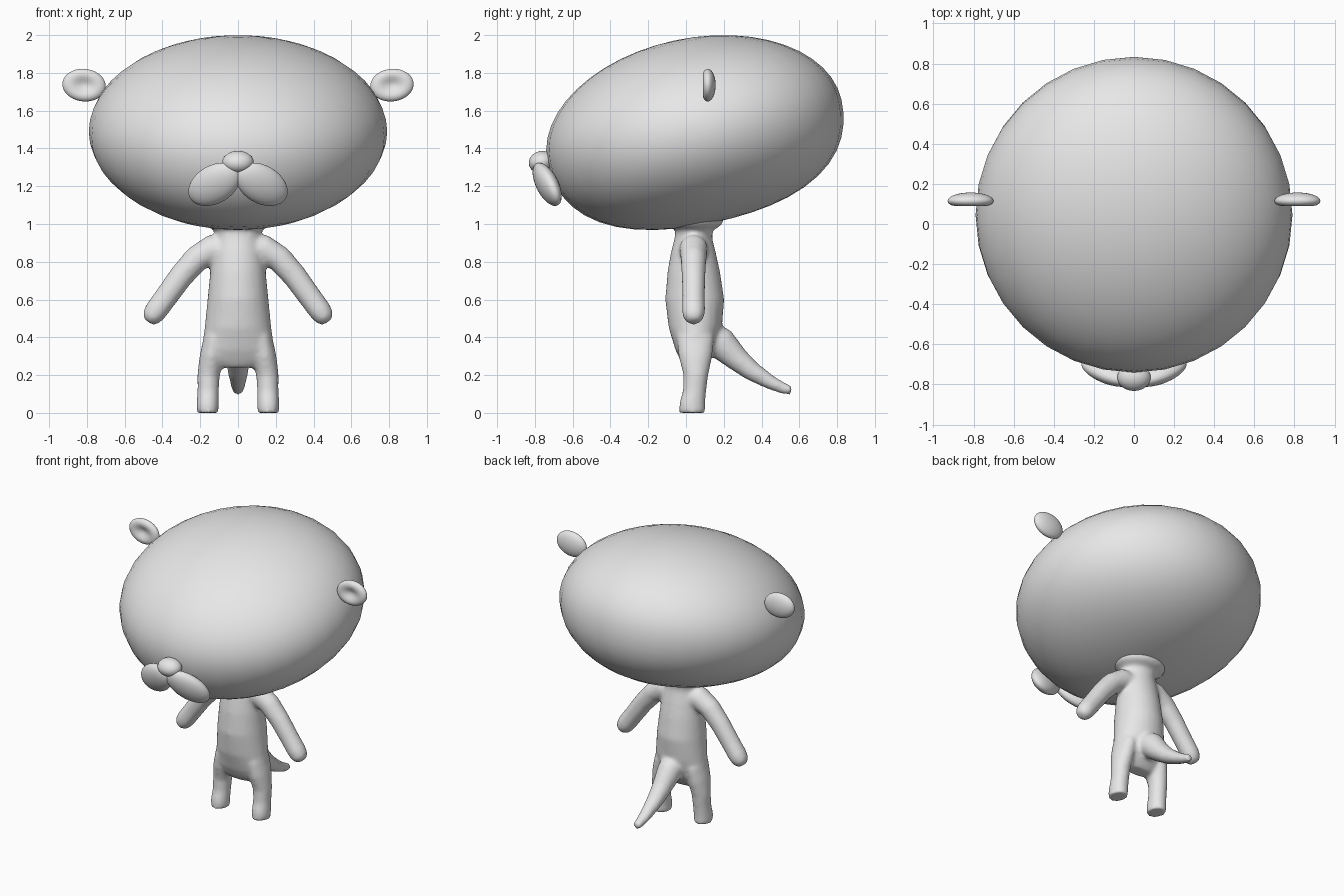
import bpy, bmesh, math
from mathutils import Vector, Matrix, Euler

if "Cube" in bpy.data.objects:
    bpy.data.objects.remove(bpy.data.objects["Cube"])

grey = bpy.data.materials.new("plain_grey")
grey.diffuse_color = (0.8, 0.8, 0.8, 1)
grey.use_nodes = True
grey.node_tree.nodes["Principled BSDF"].inputs["Base Color"].default_value = grey.diffuse_color


def finish(bm, name):
    bmesh.ops.recalc_face_normals(bm, faces=bm.faces)
    for f in bm.faces:
        f.smooth = True
    mesh = bpy.data.meshes.new(name)
    bm.to_mesh(mesh)
    bm.free()
    mesh.materials.append(grey)
    ob = bpy.data.objects.new(name, mesh)
    bpy.context.collection.objects.link(ob)
    return ob


def blob(name, centre, size, rot=(0, 0, 0), shape=None, seg=32, rings=20):
    """Ellipsoid; shape() may deform the unit sphere first."""
    bm = bmesh.new()
    bmesh.ops.create_uvsphere(bm, u_segments=seg, v_segments=rings, radius=1)
    if shape:
        for v in bm.verts:
            v.co = shape(v.co.copy())
    r = Euler([math.radians(a) for a in rot], 'XYZ').to_matrix().to_4x4()
    # sideways dip first, then lean, then turn
    ry, rx, rz = (Matrix.Rotation(math.radians(rot[i]), 4, 'YXZ'[k])
                  for k, i in enumerate((1, 0, 2)))
    m = Matrix.Translation(centre) @ rz @ rx @ ry @ Matrix.Diagonal((*size, 1))
    bmesh.ops.transform(bm, matrix=m, verts=bm.verts)
    return finish(bm, name)


def loft(bm, pts, fixed, seg=24):
    """Capped tube; pts = (x, y, z, radius across, radius along fixed axis)."""
    fixed = Vector(fixed)
    p = [Vector(q[:3]) for q in pts]
    rings = []
    for i, q in enumerate(pts):
        t = p[min(i + 1, len(p) - 1)] - p[max(i - 1, 0)]
        u = t.cross(fixed).normalized()
        rings.append([bm.verts.new(p[i] + u * q[3] * math.cos(a) + fixed * q[4] * math.sin(a))
                      for a in (2 * math.pi * k / seg for k in range(seg))])
    for a, b in zip(rings, rings[1:]):
        for k in range(seg):
            bm.faces.new((a[k], a[(k + 1) % seg], b[(k + 1) % seg], b[k]))
    bm.faces.new(rings[0])
    bm.faces.new(rings[-1])


# Body: torso, legs, arms and tail fused into one smooth skin
bm = bmesh.new()
torso = [(.24, .11, -.005, .09), (.28, .18, -.03, .12), (.33, .195, -.055, .15),
         (.45, .177, -.092, .19), (.6, .162, -.11, .203), (.75, .147, -.098, .18),
         (.85, .135, -.08, .158), (.92, .12, -.062, .14), (.965, .125, -.055, .14),
         (.995, .175, -.10, .19), (1.06, .2, -.12, .21)]
loft(bm, [(0, (a + b) / 2, z, w, (b - a) / 2) for z, w, a, b in torso], (0, 1, 0))
for s in (-1, 1):
    loft(bm, [(s * .16, .033, 0, .058, .07), (s * .16, .033, .05, .058, .069),
              (s * .158, .046, .12, .057, .062), (s * .156, .052, .2, .060, .066),
              (s * .14, .05, .3, .063, .09), (s * .12, .05, .4, .06, .1)], (0, 1, 0))
    loft(bm, [(s * .04, .04, .86, .08, .08), (s * .14, .04, .865, .078, .075),
              (s * .22, .04, .815, .07, .068), (s * .30, .04, .725, .065, .063),
              (s * .38, .04, .615, .062, .06), (s * .435, .04, .54, .061, .062),
              (s * .46, .04, .505, .053, .054), (s * .476, .04, .482, .03, .03)], (0, 1, 0))
loft(bm, [(0, .08, .42, .09, .09), (0, .19, .365, .085, .08), (0, .27, .285, .065, .065),
          (0, .35, .22, .052, .055), (0, .45, .16, .038, .042), (0, .52, .128, .03, .033),
          (0, .56, .118, .024, .026)], (1, 0, 0))
body = finish(bm, "body")
rem = body.modifiers.new("fuse", 'REMESH')
rem.mode = 'VOXEL'
rem.voxel_size = 0.012
rem.use_smooth_shade = True
smooth = body.modifiers.new("soften", 'SMOOTH')
smooth.factor = 0.5
smooth.iterations = 10


# Head: large tilted ellipsoid, fuller along its lower edge
def full_jaw(c):
    return c * (1 + 0.2 * c.y ** 2 * c.z ** 2) if c.z < 0 else c


blob("head", (0, .045, 1.49), (.79, .796, .493), (12, 0, 0), full_jaw, 32, 24)


# Ears: flat discs with a hollow front
def hollow(c):
    if c.y < 0:
        c.y += 0.9 * math.exp(-((c.x ** 2 + c.z ** 2) / .3)) * -c.y
    return c


for s, side in ((-1, "left"), (1, "right")):
    blob(side + "_ear", (s * .815, .115, 1.735), (.115, .042, .086), (0, s * -6, 0), hollow)
    # Muzzle lobes, dipping outwards and leaning forwards
    blob(side + "_muzzle", (s * .125, -.735, 1.21), (.157, .055, .102), (20, s * 32, s * 12))

# Nose
blob("nose", (0, -.765, 1.328), (.083, .068, .058), (15, 0, 0))
